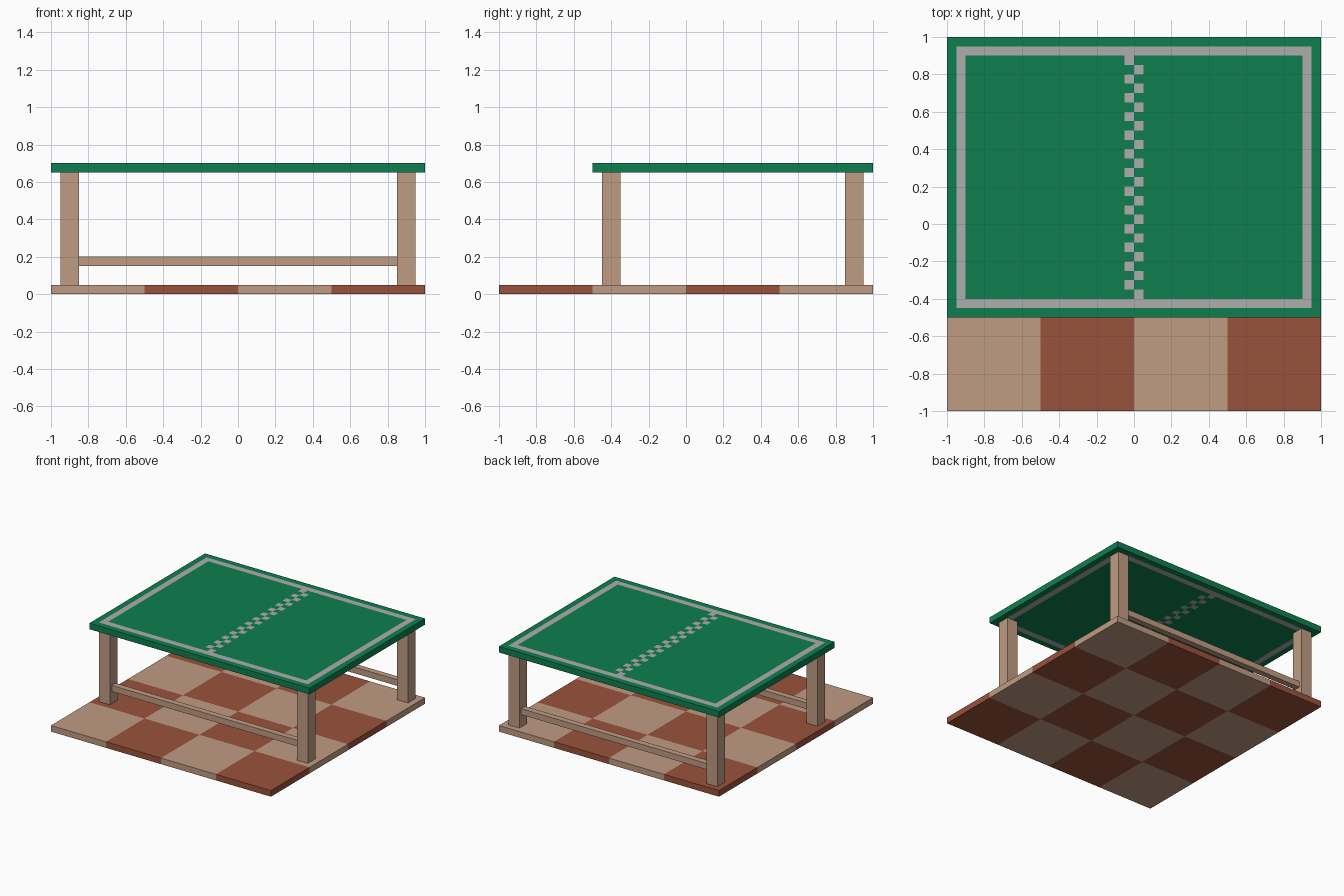
import bpy, bmesh
from mathutils import Matrix, Vector

cube = bpy.data.objects.get("Cube")
if cube:
    bpy.data.objects.remove(cube, do_unlink=True)


def material(name, rgb):
    """Flat material from 0-255 display values, stored as linear."""
    lin = [((c / 255 + 0.055) / 1.055) ** 2.4 for c in rgb] + [1.0]
    m = bpy.data.materials.new(name)
    m.diffuse_color = lin
    m.use_nodes = True
    bsdf = next(n for n in m.node_tree.nodes if n.type == 'BSDF_PRINCIPLED')
    bsdf.inputs["Base Color"].default_value = lin
    return m


WOOD = material("light wood", (192, 156, 131))
BRICK = material("red brown", (154, 82, 60))
GREEN = material("table green", (14, 127, 80))
GREY = material("light grey", (175, 173, 173))


def finish(name, bm, mats):
    bmesh.ops.recalc_face_normals(bm, faces=bm.faces)
    mesh = bpy.data.meshes.new(name)
    bm.to_mesh(mesh)
    bm.free()
    for m in mats:
        mesh.materials.append(m)
    ob = bpy.data.objects.new(name, mesh)
    bpy.context.collection.objects.link(ob)
    return ob


def box(name, lo, hi, mats, xcuts=(), ycuts=(), rule=None):
    """Box between two corners, cut along x and y, coloured by a rule."""
    lo, hi = Vector(lo), Vector(hi)
    bm = bmesh.new()
    bmesh.ops.create_cube(bm, size=1, matrix=Matrix.Translation((lo + hi) / 2)
                          @ Matrix.Diagonal((*(hi - lo), 1)))
    for axis, cuts in ((Vector((1, 0, 0)), xcuts), (Vector((0, 1, 0)), ycuts)):
        for c in cuts:
            bmesh.ops.bisect_plane(bm, geom=bm.verts[:] + bm.edges[:] + bm.faces[:],
                                   plane_co=axis * c, plane_no=axis)
    if rule:
        bm.normal_update()
        for f in bm.faces:
            # sample just inside the surface so side faces match their cell
            p = f.calc_center_median() - f.normal * 0.01
            f.material_index = rule(p.x, p.y)
    return finish(name, bm, mats)


# Chequered floor, four by four tiles
def floor_rule(x, y):
    return (int((x + 1) // 0.5) + int((y + 1) // 0.5)) % 2


tile_cuts = (-0.5, 0, 0.5)
box("chequered_floor", (-1, -1, 0), (1, 1, 0.05), (WOOD, BRICK),
    tile_cuts, tile_cuts, floor_rule)

# Table top: green with a grey inset border and a staggered centre line
X0, X1, Y0, Y1, W = -1, 1, -0.5, 1, 0.05


def top_rule(x, y):
    edge = min(x - X0, X1 - x, y - Y0, Y1 - y)
    if edge < W:
        return 0
    if edge < 2 * W:
        return 1
    row = int((Y1 - 2 * W - y) // W)
    on_left = -W < x < 0
    on_right = 0 < x < W
    return int(on_left if row % 2 == 0 else on_right)


box("table_top", (X0, Y0, 0.65), (X1, Y1, 0.70), (GREEN, GREY),
    (-0.95, -0.9, -W, 0, W, 0.9, 0.95),
    [Y0 + W * i for i in range(1, 30)], top_rule)

# Raised grey rim around the table top
bm = bmesh.new()
face = bm.faces.new([bm.verts.new(c) for c in
                     ((X0, Y0, 0.7), (X1, Y0, 0.7), (X1, Y1, 0.7), (X0, Y1, 0.7))])
bm.normal_update()
bmesh.ops.inset_region(bm, faces=[face], thickness=W, use_even_offset=True)
bmesh.ops.delete(bm, geom=[face], context='FACES')
ext = bmesh.ops.extrude_face_region(bm, geom=bm.faces[:], use_keep_orig=True)
bmesh.ops.translate(bm, vec=(0, 0, 0.05),
                    verts=[g for g in ext["geom"] if isinstance(g, bmesh.types.BMVert)])
finish("table_rim", bm, (GREY,))

# Legs, and one long stretcher between each front and back pair
for row, y in (("front", -0.4), ("back", 0.9)):
    for side, x in (("left", 0.9), ("right", -0.9)):
        box(f"{row}_{side}_leg", (x - 0.05, y - 0.05, 0.05),
            (x + 0.05, y + 0.05, 0.65), (WOOD,))
    box(f"{row}_stretcher", (-0.85, y - 0.025, 0.15), (0.85, y + 0.025, 0.20), (WOOD,))
